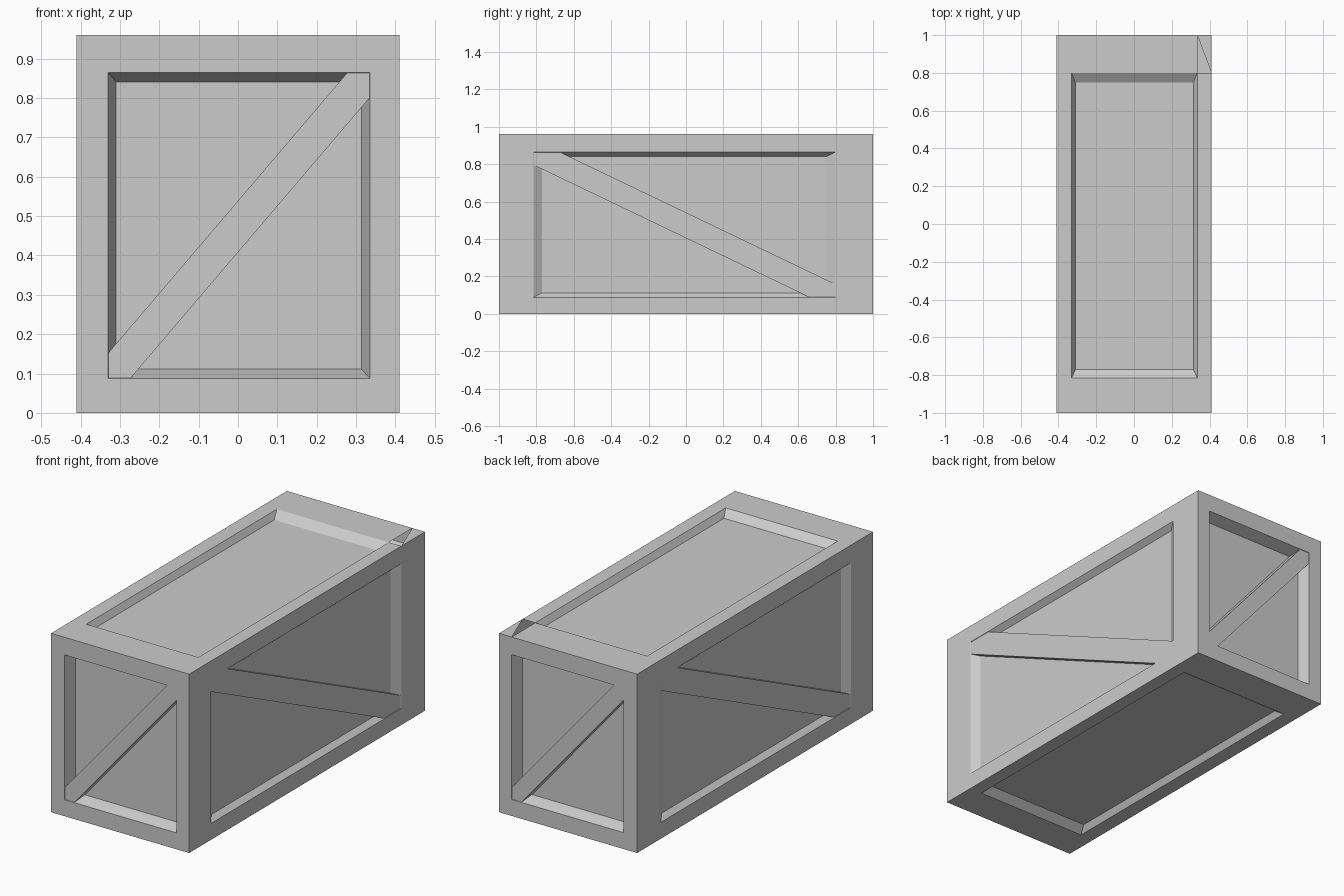
import bpy, bmesh
from mathutils import Vector

if "Cube" in bpy.data.objects:
    bpy.data.objects.remove(bpy.data.objects["Cube"])

# outer limits, opening limits, panel limits and recess depth along each axis
OUT = [(-0.41, 0.41), (-1.0, 1.0), (0.0, 0.96)]
OPEN = [(-0.33, 0.335), (-0.815, 0.80), (0.088, 0.865)]
INNER = [(-0.31, 0.314), (-0.77, 0.75), (0.111, 0.841)]
DEPTH = [0.029, 0.063, 0.033]


def point(n, side, u, v, depth=0.0):
    """Point on the face with normal axis n; u, v run along the other axes."""
    p = [0, 0, 0]
    a, b = [i for i in range(3) if i != n]
    p[a], p[b] = u, v
    p[n] = OUT[n][side] + (depth if side == 0 else -depth)
    return Vector(p)


def add_face(bm, pts, outward):
    f = bm.faces.new([bm.verts.new(p) for p in pts])
    f.normal_update()
    if f.normal.dot(outward) < 0:
        f.normal_flip()


def finish(bm, name, recalc=False):
    bmesh.ops.remove_doubles(bm, verts=bm.verts, dist=0.0005)
    if recalc:
        bmesh.ops.recalc_face_normals(bm, faces=bm.faces)
    me = bpy.data.meshes.new(name)
    bm.to_mesh(me)
    bm.free()
    bpy.context.collection.objects.link(bpy.data.objects.new(name, me))


def crate_side(bm, n, side):
    a, b = [i for i in range(3) if i != n]
    out = Vector([0, 0, 0])
    out[n] = 1 if side else -1
    us = [OUT[a][0], *OPEN[a], OUT[a][1]]
    vs = [OUT[b][0], *OPEN[b], OUT[b][1]]
    # flat rim around the opening
    for i in range(3):
        for j in range(3):
            if i == 1 and j == 1:
                continue
            q = [(us[i], vs[j]), (us[i+1], vs[j]), (us[i+1], vs[j+1]), (us[i], vs[j+1])]
            if n == 2 and side == 1 and i == 2 and j == 2:
                q = q[1:]          # broken-out triangle in one top corner
            add_face(bm, [point(n, side, *c) for c in q], out)
    # tapered recess walls and sunken panel
    corners = [(0, 0), (1, 0), (1, 1), (0, 1)]
    o = [point(n, side, OPEN[a][i], OPEN[b][j]) for i, j in corners]
    p = [point(n, side, INNER[a][i], INNER[b][j], DEPTH[n]) for i, j in corners]
    for k in range(4):
        m = (k + 1) % 4
        add_face(bm, [o[k], o[m], p[m], p[k]], out)
    add_face(bm, p, out)


def brace(name, n, side, du, dv, rising):
    """Diagonal plank with its ends clipped to the opening corners."""
    a, b = [i for i in range(3) if i != n]
    (u0, u1), (v0, v1) = OPEN[a], OPEN[b]
    if not rising:
        u0, u1, du = u1, u0, -du
    prof = [(u0, v0), (u0 + du, v0), (u1, v1 - dv), (u1, v1), (u1 - du, v1), (u0, v0 + dv)]
    bm = bmesh.new()
    top = [bm.verts.new(point(n, side, u, v, 0.002)) for u, v in prof]
    low = [bm.verts.new(point(n, side, u, v, DEPTH[n] + 0.001)) for u, v in prof]
    bm.faces.new(top)
    bm.faces.new(low[::-1])
    for k in range(6):
        m = (k + 1) % 6
        bm.faces.new([top[k], low[k], low[m], top[m]])
    finish(bm, name, True)


# crate body
bm = bmesh.new()
for axis in range(3):
    for s in (0, 1):
        crate_side(bm, axis, s)
finish(bm, "crate_body")

# diagonal braces on the four upright sides
brace("front_brace", 1, 0, 0.057, 0.064, True)
brace("back_brace", 1, 1, 0.057, 0.064, False)
brace("right_brace", 0, 1, 0.14, 0.07, False)
brace("left_brace", 0, 0, 0.14, 0.07, True)
